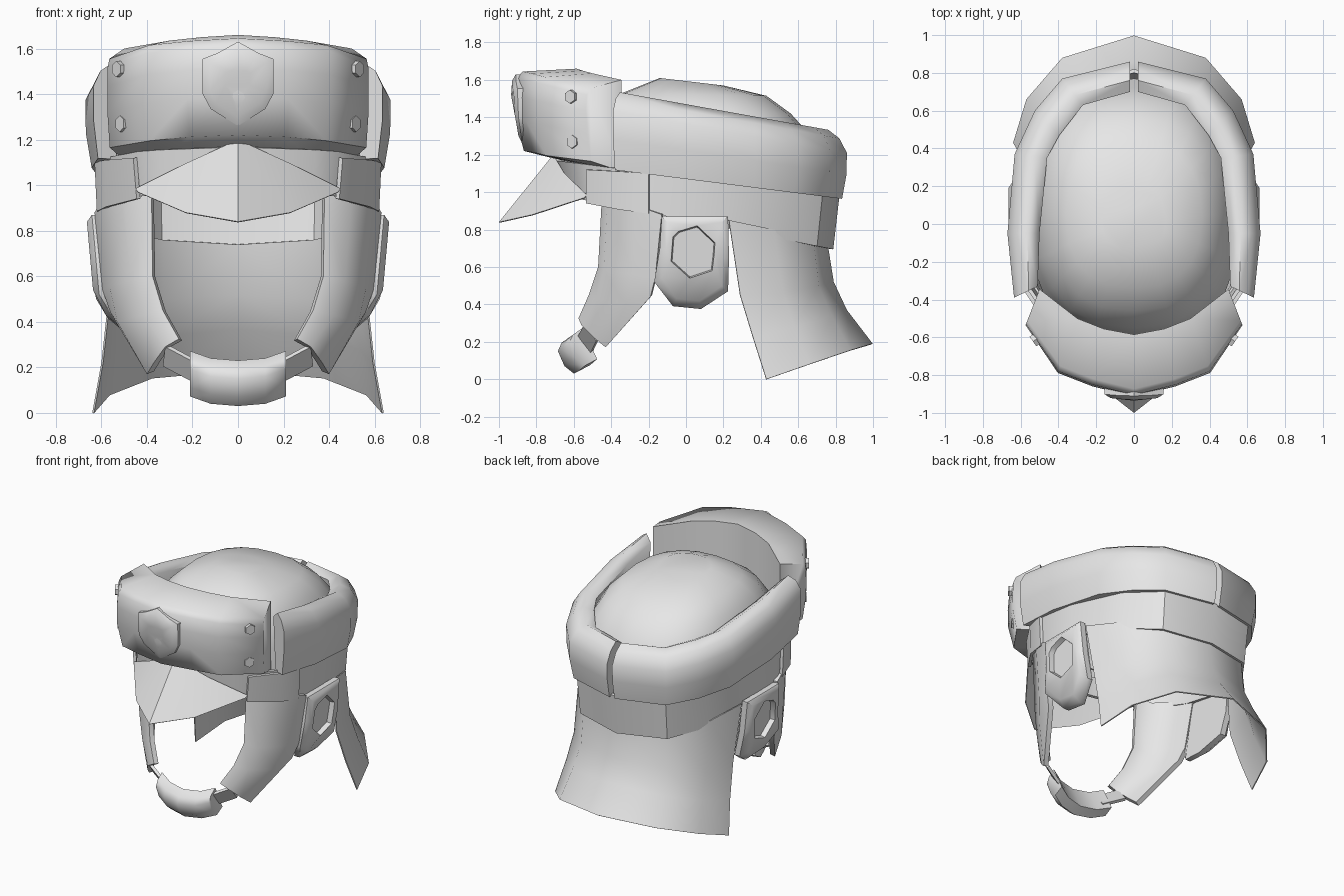
import bpy, bmesh, math
from mathutils import Vector

if "Cube" in bpy.data.objects:
    bpy.data.objects.remove(bpy.data.objects["Cube"])

grey = bpy.data.materials.new("plain_grey")
grey.diffuse_color = (0.8, 0.8, 0.8, 1)
grey.use_nodes = True
grey.node_tree.nodes["Principled BSDF"].inputs["Base Color"].default_value = grey.diffuse_color


def finish(name, bm, mirror=False, thick=0, offset=-1, angle=35):
    """Make an object, mirror and thicken it, then smooth it by angle."""
    bmesh.ops.remove_doubles(bm, verts=bm.verts, dist=0.0005)
    bmesh.ops.recalc_face_normals(bm, faces=bm.faces)
    me = bpy.data.meshes.new(name)
    bm.to_mesh(me)
    bm.free()
    me.materials.append(grey)
    ob = bpy.data.objects.new(name, me)
    bpy.context.collection.objects.link(ob)
    if mirror:
        m = ob.modifiers.new("mirror", 'MIRROR')
        m.use_clip = True
    if thick:
        s = ob.modifiers.new("thickness", 'SOLIDIFY')
        s.thickness, s.offset = thick, offset
    bpy.ops.object.select_all(action='DESELECT')
    bpy.context.view_layer.objects.active = ob
    ob.select_set(True)
    bpy.ops.object.convert(target='MESH')
    bpy.ops.object.shade_smooth_by_angle(angle=math.radians(angle))
    return ob


def loft(name, rows, closed=False, caps=(), **kw):
    """Skin rows of points; closed joins each row into a loop, caps fills end rows."""
    bm = bmesh.new()
    vs = [[bm.verts.new(p) for p in r] for r in rows]
    n = len(rows[0])
    for a, b in zip(vs, vs[1:]):
        for i in range(n if closed else n - 1):
            j = (i + 1) % n
            bm.faces.new((a[i], a[j], b[j], b[i]))
    for c in caps:
        bm.faces.new(vs[c])
    return finish(name, bm, **kw)


def lerp(a, b, t):
    return a + (b - a) * t


def boxy(v, p=.82):
    return math.copysign(abs(v) ** p, v)


# dome: stacked ovals (front y, back y, half width, front z, back z)
rings = [(-.60, .77, .575, 1.10, 1.0), (-.575, .72, .545, 1.24, 1.16),
         (-.55, .66, .51, 1.33, 1.31), (-.46, .56, .45, 1.45, 1.42),
         (-.34, .43, .36, 1.53, 1.515), (-.14, .20, .17, 1.61, 1.57)]
rows = []
for yf, yb, rx, zf, zb in rings:
    row = []
    for i in range(20):
        a = math.tau * i / 20
        t = (1 - boxy(math.cos(a))) / 2
        row.append((rx * boxy(math.sin(a)), lerp(yf, yb, t), lerp(zf, zb, t)))
    rows.append(row)
loft("dome", rows, closed=True, caps=(-1,), angle=60)

# padded side roll: two halves split by a gap at the back
outer = [(.635, -.39), (.67, -.05), (.632, .37), (.525, .60), (.38, .77), (.02, .86)]
inner = [(.51, -.33), (.50, -.05), (.46, .35), (.395, .47), (.27, .63), (.02, .70)]
profile = [(0, 1, -.04), (.38, 1, 0), (.75, 1, -.035), (1, 1, -.105), (.99, .38, 0),
           (.84, 0, 0), (.2, 0, 0)]
rows = []
for o, i in zip(outer, inner):
    row = []
    for t, h, dz in profile:
        x, y = lerp(i[0], o[0], t), lerp(i[1], o[1], t)
        top, low = 1.47 - .18 * y, 1.07 - .127 * y
        row.append((x, y, lerp(low, top, h) + dz))
    rows.append(row)
loft("padded_roll", rows, closed=True, caps=(0, -1), mirror=True, angle=62)

# headband under the roll
path = [(0, .82), (.35, .73), (.52, .50), (.615, .10), (.615, -.18), (.57, -.34),
        (.44, -.53), (.34, -.59), (0, -.69)]
rows = [[(x, y, 1.08 - .127 * y), (x * .98, y * .96, .85 - .19 * y)] for x, y in path]
loft("headband", rows, mirror=True, thick=.02)

# clips on the headband
loft("band_clip", [[(.63, -.20, 1.10), (.62, -.20, .885)], [(.585, -.35, 1.11), (.58, -.35, .905)],
                   [(.46, -.535, 1.12), (.445, -.535, .94)]], mirror=True, thick=.02, angle=20)

# turned-up front flap
fo = [(0, -.905), (.22, -.85), (.40, -.78), (.572, -.53)]
fi = [(0, -.585), (.16, -.555), (.30, -.50), (.50, -.345)]
fz = [(1.64, 1.22, 1.15, 1.66), (1.628, 1.212, 1.145, 1.65),
      (1.61, 1.195, 1.135, 1.635), (1.55, 1.165, 1.11, 1.60)]
rows = []
for o, i, (ot, ob, ib, it) in zip(fo, fi, fz):
    out = Vector((o[0], o[1], 0))
    inn = Vector((i[0], i[1], 0))

    def at(t, z):
        p = inn.lerp(out, t)
        return (p.x, p.y, z)
    rows.append([at(0, it), at(.9, ot + .005), at(1, ot - .03), at(1.03, lerp(ob, ot, .7)),
                 at(1.02, lerp(ob, ot, .4)), at(.88, ob), at(0, ib)])
loft("front_flap", rows, closed=True, caps=(-1,), mirror=True, angle=62)

# shield badge on the flap, domed outward
shield = [(0, 1.63), (.09, 1.58), (.155, 1.555), (.155, 1.40), (.12, 1.335), (0, 1.26)]
rows = []
for s, y in ((1, -.86), (1, -.91), (.8, -.93), (.35, -.935)):
    half = [(x * s, y + .35 * x * x + .2 * max(0, 1.43 - z), 1.46 + (z - 1.46) * s)
            for x, z in shield]
    rows.append(half + [(-x, yy, z) for x, yy, z in half[-2:0:-1]])
loft("badge", rows, closed=True, caps=(-1,), angle=50)

# hexagonal rivets on the flap
bm = bmesh.new()
normal = Vector((.82, -.57, 0))
side = Vector((.57, .82, 0))
for c in ((.525, -.615, 1.51), (.51, -.605, 1.27)):
    lo, hi = [], []
    for k in range(6):
        a = math.tau * (k + .5) / 6
        d = side * (.036 * math.cos(a)) + Vector((0, 0, .036 * math.sin(a)))
        lo.append(bm.verts.new(Vector(c) + d - normal * .02))
        hi.append(bm.verts.new(Vector(c) + d + normal * .012))
    for k in range(6):
        bm.faces.new((lo[k], lo[k - 1], hi[k - 1], hi[k]))
    bm.faces.new(hi)
finish("rivets", bm, mirror=True)

# creased peak under the flap
loft("peak", [[(0, -.71, 1.20), (0, -1.0, .84)],
              [(.22, -.65, 1.10), (.23, -.82, .88)],
              [(.45, -.53, .985), (.44, -.545, .97)]], mirror=True, thick=.006, angle=12)

# cheek straps, tapering toward the chin
loft("cheek_strap",
     [[(.38, -.45, .97), (.50, -.42, .95), (.60, -.27, .93), (.63, -.13, .88)],
      [(.375, -.47, .60), (.47, -.44, .58), (.565, -.28, .56), (.595, -.165, .54)],
      [(.33, -.52, .45), (.42, -.48, .43), (.53, -.32, .40), (.56, -.19, .44)],
      [(.26, -.575, .325), (.32, -.56, .29), (.37, -.49, .22), (.40, -.43, .17)]],
     mirror=True, thick=.035, angle=45)

# chin buckle strap and curved, padded chin cup
loft("chin_link", [[(.17, -.59, .21), (.17, -.52, .12)],
                   [(.32, -.545, .29), (.33, -.48, .205)]], mirror=True, thick=.02)
section = [(-.615, .23), (-.665, .195), (-.685, .15), (-.65, .07), (-.60, .03), (-.535, .065),
           (-.575, .15)]
rows = [[(x, y + dy, z + dz) for y, z in section]
        for x, dy, dz in ((0, 0, 0), (.12, .022, .01), (.21, .06, .042))]
loft("chin_cup", rows, closed=True, caps=(-1,), mirror=True, angle=65)

# ear pads: rounded panel, tucked in at the bottom, with a recessed hexagon
rim = [(-.13, .87), (-.14, .70), (-.17, .52), (-.07, .39), (.08, .375), (.225, .47),
       (.23, .65), (.225, .87)]
hexa = [(-.04, .79), (-.07, .76), (-.08, .63), (.02, .54), (.14, .58), (.15, .66),
        (.155, .73), (.06, .82)]


def ear_x(z):
    return .63 + (.09 * (z - .52) if z > .52 else .6 * (z - .52))


rows = [[(ear_x(z) - .06, y, z) for y, z in rim],
        [(ear_x(z) - .02, y, z) for y, z in rim],
        [(ear_x(z) + .005, lerp(.04, y, .82), z) for y, z in
         [(y, lerp(.66, z, .85)) for y, z in rim]],
        [(ear_x(z) + .005, y, z) for y, z in hexa],
        [(ear_x(z) - .03, lerp(.04, y, .95), lerp(.68, z, .95)) for y, z in hexa]]
loft("ear_pad", rows, closed=True, caps=(0, -1), mirror=True, angle=48)

# flared neck curtain at the back
loft("neck_curtain",
     [[(0, .755, .74), (.33, .68, .76), (.52, .47, .80), (.60, .23, .85)],
      [(0, .79, .52), (.33, .71, .50), (.52, .52, .46), (.575, .29, .45)],
      [(0, .86, .37), (.35, .78, .34), (.54, .58, .28), (.60, .36, .22)],
      [(0, .998, .19), (.38, .88, .155), (.57, .66, .08), (.64, .43, .0)]],
     mirror=True, thick=.008, angle=50)
